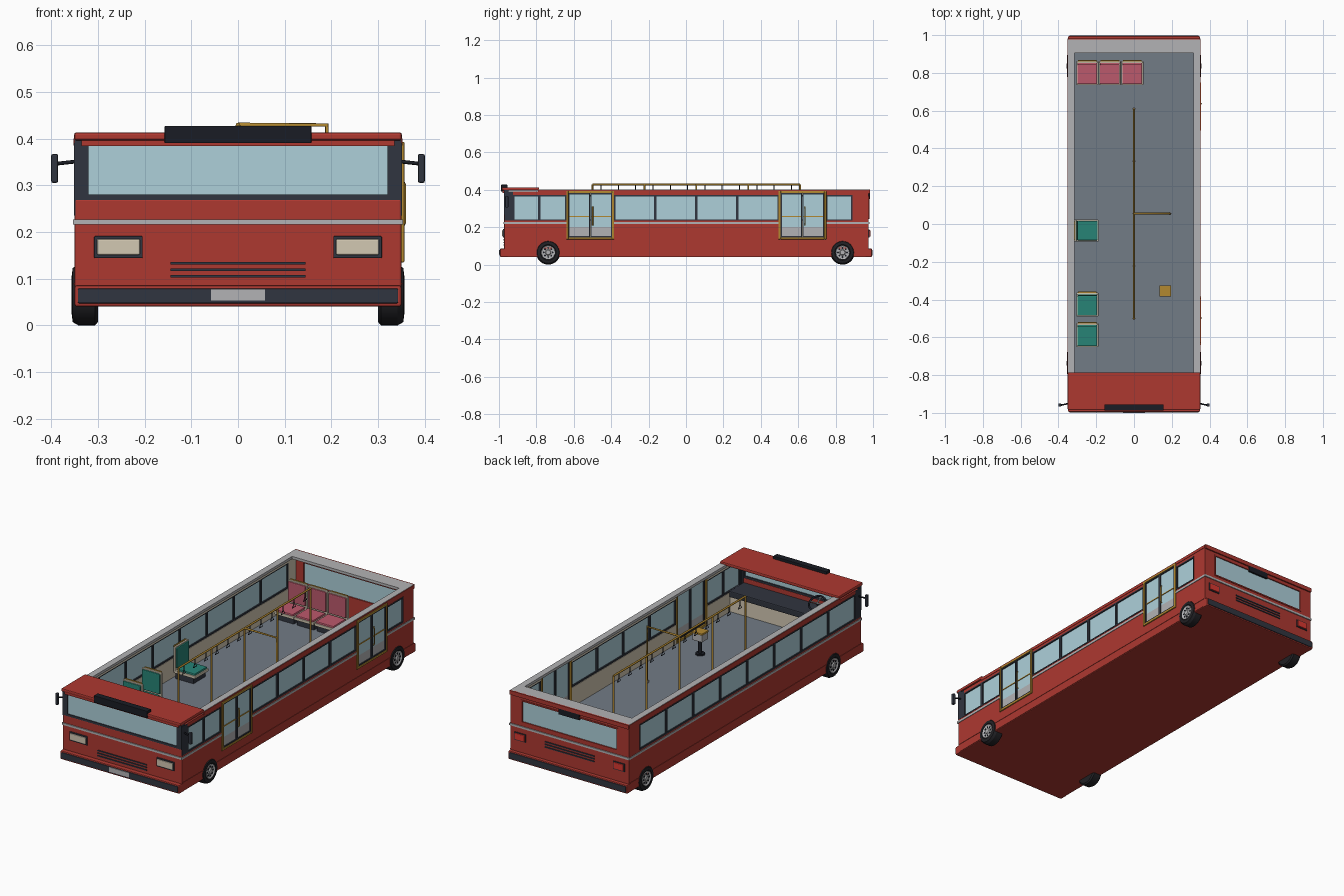
import bpy, bmesh
from math import pi, sin, cos
from mathutils import Matrix, Vector

if "Cube" in bpy.data.objects:
    bpy.data.objects.remove(bpy.data.objects["Cube"])

def mat(name, r, g, b):
    m = bpy.data.materials.new(name)
    m.diffuse_color = (r, g, b, 1)
    m.use_nodes = True
    m.node_tree.nodes["Principled BSDF"].inputs["Base Color"].default_value = m.diffuse_color
    return m

RED = mat("red_paint", .42, .04, .03)
GLASS = mat("glass", .42, .63, .70)
DARK = mat("dark_trim", .03, .035, .05)
BLACK = mat("black", .010, .012, .018)
FLOOR = mat("floor_grey", .17, .20, .24)
GOLD = mat("gold", .45, .25, .03)
TEAL = mat("teal_fabric", .02, .23, .18)
PINK = mat("pink_fabric", .50, .10, .15)
SILVER = mat("silver", .45, .45, .46)
CREAM = mat("cream", .65, .58, .45)
LAMP = mat("tail_lamp", .7, .04, .03)
TYRE = mat("tyre", .015, .015, .018)

def finish(name, bm, m, bevel=0, smooth=False):
    bmesh.ops.recalc_face_normals(bm, faces=bm.faces)
    me = bpy.data.meshes.new(name)
    bm.to_mesh(me)
    bm.free()
    ob = bpy.data.objects.new(name, me)
    bpy.context.collection.objects.link(ob)
    me.materials.append(m)
    if bevel:
        b = ob.modifiers.new("bevel", "BEVEL")
        b.width, b.segments = bevel, 2
    if smooth:
        bpy.ops.object.select_all(action='DESELECT')
        ob.select_set(True)
        bpy.context.view_layer.objects.active = ob
        bpy.ops.object.shade_smooth_by_angle()
    return ob

def boxes(name, m, *dims, bevel=0):
    """Each dims entry is x0, x1, y0, y1, z0, z1."""
    bm = bmesh.new()
    for a, b, c, d, e, f in dims:
        bmesh.ops.create_cube(bm, size=1, matrix=Matrix.Translation(((a+b)/2, (c+d)/2, (e+f)/2))
                              @ Matrix.Diagonal((abs(b-a), abs(d-c), abs(f-e), 1)))
    return finish(name, bm, m, bevel)

def tube(name, m, r, *paths, cyclic=False):
    cu = bpy.data.curves.new(name, "CURVE")
    cu.dimensions = '3D'
    cu.bevel_depth, cu.bevel_resolution, cu.use_fill_caps = r, 2, True
    for pts in paths:
        sp = cu.splines.new("POLY")
        sp.points.add(len(pts) - 1)
        for p, q in zip(sp.points, pts):
            p.co = (*q, 1)
        sp.use_cyclic_u = cyclic
    cu.materials.append(m)
    ob = bpy.data.objects.new(name, cu)
    bpy.context.collection.objects.link(ob)

def lathe_x(name, m, profile, y, z, s):
    bm = bmesh.new()
    vs = [bm.verts.new((s*x, y + r, z)) for r, x in profile]
    es = [bm.edges.new(p) for p in zip(vs, vs[1:])]
    bmesh.ops.spin(bm, geom=vs + es, cent=(0, y, z), axis=(1, 0, 0), angle=2*pi, steps=32)
    bmesh.ops.remove_doubles(bm, verts=bm.verts, dist=1e-5)
    finish(name, bm, m, smooth=True)

def border(a, b, c, d, w):
    """Four strips (u0,u1,v0,v1) framing a rectangle."""
    return [(a, a+w, c, d), (b-w, b, c, d), (a+w, b-w, c, c+w), (a+w, b-w, d-w, d)]

# Underbody and floor
boxes("underbody", RED, (-.348, .348, -.968, .973, .04, .12), bevel=.004)
boxes("floor", FLOOR, (-.33, .33, -.95, .95, .12, .132))

# Side walls with windows and doors
Z0, Z1 = .235, .372
def window(s, a, b):
    boxes("window_frame", DARK, *[(s*.327, s*.3515, *q) for q in border(a, b, Z0, Z1, .007)])
    boxes("window_glass", GLASS, (s*.334, s*.345, a+.007, b-.007, Z0+.007, Z1-.007))

def wall(s, a, b, z0, z1):
    boxes("wall_panel", RED, (s*.335, s*.35, a, b, z0, z1))
    boxes("wall_liner", CREAM, (s*.325, s*.335, a, b, max(z0, .13), z1))

def door(a, b):
    mid = (a + b)/2
    boxes("door_frame", GOLD, *[(.322, .356, *q) for q in border(a, b, .135, .393, .011)], bevel=.002)
    for u, v in ((a+.011, mid-.001), (mid+.001, b-.011)):
        boxes("door_leaf_frame", DARK, *[(.330, .353, *q) for q in border(u, v, .146, .382, .006)])
        boxes("door_glass", GLASS, (.335, .348, u+.006, v-.006, .20, .376))
        boxes("door_kick_panel", SILVER, (.335, .348, u+.006, v-.006, .152, .20))
        boxes("door_crossbar", GOLD, (.347, .351, u+.006, v-.006, .255, .260))
    tube("door_handle", GOLD, .003, [(.352, mid+.014, .21), (.357, mid+.014, .22),
                                     (.357, mid+.014, .30), (.352, mid+.014, .31)])

F, B = -.965, .975
DOORS = [(-.64, -.385), (.495, .75)]
RIGHT = [(-.925, -.785), (-.785, -.64), (-.385, -.165), (-.165, .055), (.055, .275), (.275, .495), (.75, .89)]
LEFT = [(-.925 + i*.2269, -.925 + (i+1)*.2269) for i in range(8)]
for s, wins in ((1, RIGHT), (-1, LEFT)):
    for w in wins:
        window(s, *w)
    spans = [(F, -.64), (-.385, .495), (.75, B)] if s > 0 else [(F, B)]
    for a, b in spans:
        wall(s, a, b, .135, Z0)
        boxes("side_stripe", SILVER, (s*.345, s*.353, a, b, .216, .227))
        wall(s, a, b, Z1, .39)
    wall(s, F, B, .045, .135)
    boxes("skirt_seam", RED, (s*.34, s*.352, F, B, .087, .091))
    wall(s, .89, B, Z0, Z1)
    boxes("front_pillar", DARK, (s*.322, s*.351, F-.006, -.925, Z0, .39))
    boxes("side_roof_rim", SILVER, (s*.315, s*.35, -.79, .975, .388, .402))
    boxes("side_rim_edge", RED, (s*.348, s*.352, -.79, .978, .385, .400))
for d in DOORS:
    door(*d)

# Front end
boxes("front_panel", RED, (-.35, .35, -.972, -.945, .045, .27), bevel=.004)
boxes("windscreen_frame", DARK, *[(q[0], q[1], -.974, -.948, q[2], q[3]) for q in border(-.35, .35, .268, .40, .012)],
      (-.338, -.32, -.974, -.948, .28, .388), (.32, .338, -.974, -.948, .28, .388))
boxes("windscreen", GLASS, (-.322, .322, -.97, -.955, .275, .39))
boxes("front_brow", RED, (-.335, .335, -.98, -.95, .384, .40))
boxes("front_roof", RED, (-.351, .351, -.985, -.785, .396, .413), bevel=.005)
boxes("front_sign", BLACK, (-.157, .157, -.988, -.955, .39, .427), bevel=.002)
boxes("plate", SILVER, (-.058, .058, -1.0, -.99, .053, .078))

# Rear end
boxes("rear_panel", RED, (-.35, .35, .95, .977, .045, .25), (-.35, .35, .95, .977, .362, .392),
      (-.35, -.28, .95, .977, .25, .362), (.28, .35, .95, .977, .25, .362))
boxes("rear_window_frame", RED, *[(q[0], q[1], .948, .98, q[2], q[3]) for q in border(-.285, .285, .245, .367, .007)])
boxes("rear_window", GLASS, (-.28, .28, .955, .974, .25, .362))
boxes("rear_sign", BLACK, (-.06, .06, .97, .984, .352, .382))
boxes("rear_roof_rim", SILVER, (-.35, .35, .905, .978, .388, .402))
boxes("rear_rim_edge", RED, (-.35, .35, .975, .984, .38, .402))

# Parts shared by both ends
for y, o, n, gz in ((-.972, -1, "front", .105), (.977, 1, "rear", .153)):
    boxes(n + "_stripe", SILVER, (-.353, .353, y - o*.01, y + o*.005, .216, .227))
    boxes(n + "_bumper", RED, (-.35, .35, y - o*.02, o*.994, .04, .086), bevel=.005)
    boxes(n + "_bumper_pad", DARK, (-.343, .343, y, o*.998, .047, .079), bevel=.003)
    boxes(n + "_grille", DARK, *[(-.145, .145, y - .004, y + .004, gz + i*.014 - .003, gz + i*.014 + .003) for i in range(3)])
    for s in (-1, 1):
        if o < 0:
            boxes("headlight_bezel", DARK, (s*.204, s*.308, y-.006, y+.004, .144, .191), bevel=.002)
            boxes("headlight", CREAM, (s*.21, s*.302, y-.011, y, .151, .185), bevel=.003)
        else:
            boxes("tail_light_bezel", DARK, (s*.258, s*.324, y-.004, y+.004, .146, .188))
            boxes("tail_light", LAMP, (s*.262, s*.32, y, y+.009, .15, .184), bevel=.003)

# Mirrors
for s in (-1, 1):
    tube("mirror_arm", BLACK, .004, [(s*.345, -.95, .351), (s*.39, -.96, .346)])
    boxes("mirror", DARK, (s*.385, s*.4, -.967, -.95, .305, .367), bevel=.004)

# Wheels
for y in (-.737, .837):
    for s in (-1, 1):
        lathe_x("tyre", TYRE, [(0, .30), (.058, .30), (.065, .306), (.065, .342), (.058, .354), (.042, .356), (.036, .351)], y, .065, s)
        lathe_x("wheel_rim", SILVER, [(.037, .350), (.036, .355), (.031, .352), (.016, .352), (.012, .357), (0, .357)], y, .065, s)
        bm = bmesh.new()
        for i in range(8):
            a = i*pi/4
            bmesh.ops.create_cone(bm, cap_ends=True, segments=10, radius1=.005, radius2=.005, depth=.002,
                matrix=Matrix.Translation((s*.3525, y + .024*cos(a), .065 + .024*sin(a))) @ Matrix.Rotation(pi/2, 4, 'Y'))
        finish("wheel_holes", bm, BLACK)

# Seats: built facing -y at the origin, then turned into place
def seat(x, y, m, turn=0):
    parts = [boxes("seat_base", DARK, (-.05, .05, -.05, .055, .13, .165)),
             boxes("seat_pan", CREAM, (-.058, .058, -.065, .06, .163, .178), bevel=.003),
             boxes("seat_cushion", m, (-.052, .052, -.06, .045, .172, .188), bevel=.004),
             boxes("seat_back_shell", CREAM, (-.058, .058, .052, .063, .17, .302), bevel=.003),
             boxes("seat_back", m, (-.052, .052, .044, .056, .19, .296), bevel=.004),
             boxes("seat_grab_bar", GOLD, (-.05, .05, .06, .067, .296, .306), bevel=.002)]
    for p in parts:
        p.matrix_world = Matrix.Translation((x, y, 0)) @ Matrix.Rotation(turn, 4, 'Z')

for i in range(3):
    seat(-.247 + i*.119, .80, PINK)
seat(-.247, -.425, TEAL)
seat(-.247, -.587, TEAL)
seat(-.253, -.035, TEAL, pi/2)

# Handrails, poles and hanging straps
ys = [-.5 + i*.2775 for i in range(5)]
tube("ceiling_rail", GOLD, .005, [(0, -.5, .429), (0, .61, .429)])
tube("poles", GOLD, .005, *[[(0, y, .13), (0, y, .429)] for y in ys])
tube("side_rail", GOLD, .005, [(0, .055, .429), (.19, .055, .429), (.19, .055, .13)])
tube("pole_feet", SILVER, .008, *[[(x, y, .13), (x, y, .145)] for x, y in [(0, y) for y in ys] + [(.19, .055)]])
sy = [-.454 + i*.0925 for i in range(12)]
tube("strap_bands", BLACK, .0025, *[[(0, y, .428), (0, y, .402)] for y in sy])
tube("strap_handles", BLACK, .0022, *[[(0, y, .404), (0, y+.013, .382), (0, y-.013, .382)] for y in sy], cyclic=True)

# Fare box
tube("fare_box_stand", BLACK, .01, [(.165, -.355, .13), (.165, -.355, .215)])
tube("fare_box_foot", BLACK, .024, [(.165, -.355, .13), (.165, -.355, .14)])
boxes("fare_box", SILVER, (.136, .194, -.382, -.328, .21, .25), bevel=.004)
boxes("fare_box_lid", GOLD, (.134, .196, -.384, -.326, .248, .258), bevel=.003)

# Dashboard and steering wheel
boxes("dash_panel", CREAM, (-.325, .325, -.95, -.835, .13, .215))
boxes("dashboard", DARK, (-.325, .325, -.955, -.825, .213, .246), bevel=.005)
c, tilt = Vector((-.17, -.86, .30)), Matrix.Rotation(-.6, 3, 'X')
ring = [c + tilt @ Vector((.042*cos(i*pi/12), .042*sin(i*pi/12), 0)) for i in range(24)]
tube("steering_wheel", BLACK, .005, ring, cyclic=True)
tube("steering_spokes", SILVER, .003, *[[c, ring[i]] for i in (0, 12, 18)])
tube("steering_column", DARK, .007, [c, (-.17, -.90, .24)])
